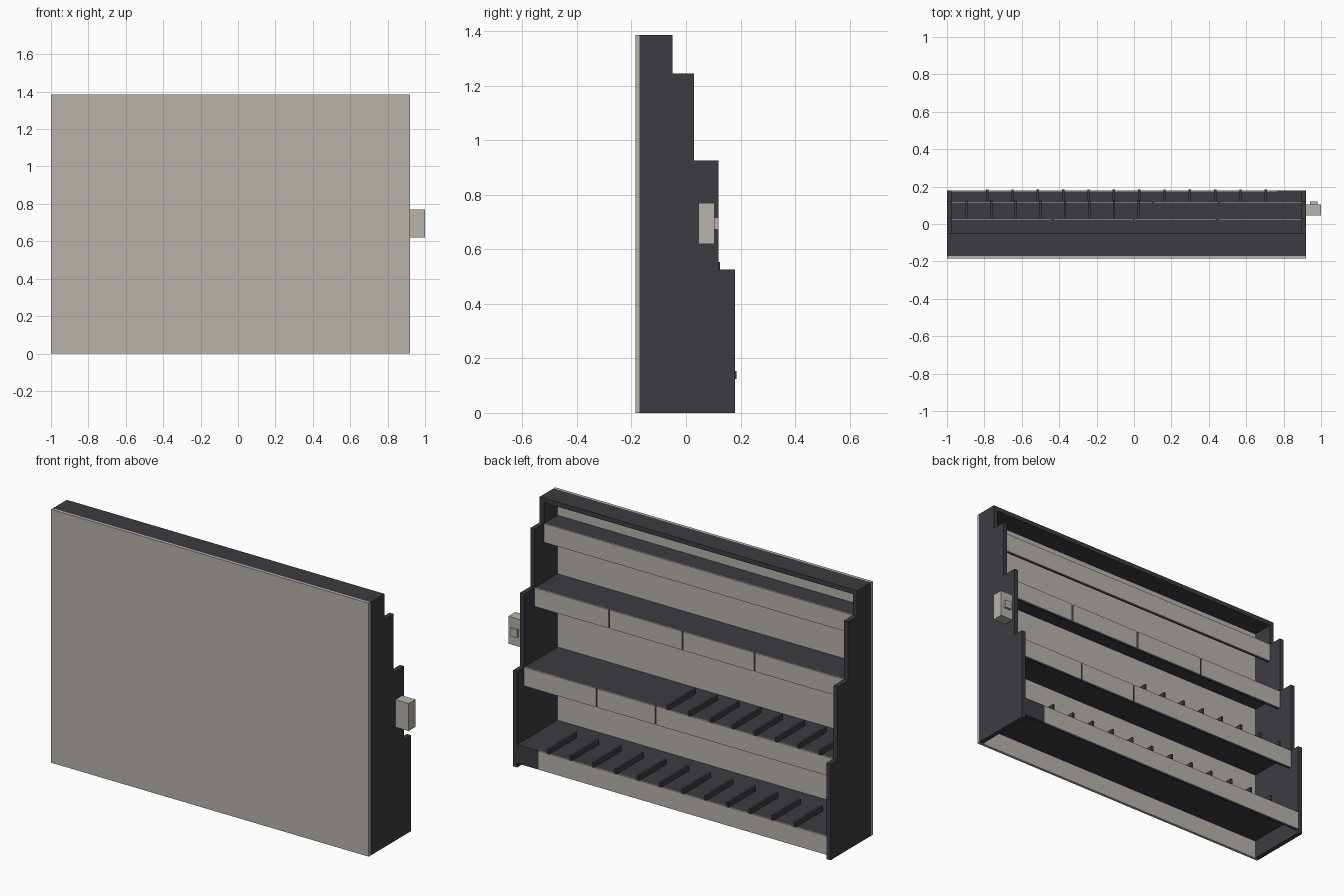
import bpy
import bmesh

cube = bpy.data.objects.get("Cube")
if cube:
    bpy.data.objects.remove(cube, do_unlink=True)


def material(name, color):
    mat = bpy.data.materials.new(name)
    mat.use_nodes = True
    mat.diffuse_color = color
    mat.node_tree.nodes["Principled BSDF"].inputs["Base Color"].default_value = color
    return mat


charcoal = material("charcoal", (0.046, 0.044, 0.053, 1))
stone = material("warm_grey", (0.48, 0.455, 0.41, 1))


def finish(name, bm, mat):
    bmesh.ops.recalc_face_normals(bm, faces=bm.faces)
    mesh = bpy.data.meshes.new(name)
    bm.to_mesh(mesh)
    bm.free()
    mesh.materials.append(mat)
    obj = bpy.data.objects.new(name, mesh)
    bpy.context.scene.collection.objects.link(obj)
    return obj


def box(name, xs, ys, zs, mat):
    bm = bmesh.new()
    bmesh.ops.create_cube(bm, size=1)
    for v in bm.verts:
        v.co = [r[0] if c < 0 else r[1] for c, r in zip(v.co, (xs, ys, zs))]
    return finish(name, bm, mat)


LEFT, RIGHT, BOARD = 0.92, -1.0, 0.025
INNER = (RIGHT + BOARD, LEFT - BOARD)
BACK, PANEL = -0.185, -0.17
TOP = 1.385
# Open edge of each tier and the height where the side steps in
STEPS = [(0.18, 0.525), (0.12, 0.925), (0.03, 1.245), (-0.05, TOP)]


# Stepped side boards
def side(name, x):
    profile = [(PANEL, 0)]
    z = 0
    for y, top in STEPS:
        profile += [(y, z), (y, top)]
        z = top
    profile.append((PANEL, TOP))
    bm = bmesh.new()
    face = bm.faces.new([bm.verts.new((x, y, h)) for y, h in profile])
    ext = bmesh.ops.extrude_face_region(bm, geom=[face])
    for v in ext["geom"]:
        if isinstance(v, bmesh.types.BMVert):
            v.co.x += BOARD
    return finish(name, bm, charcoal)


side("left_side", LEFT - BOARD)
side("right_side", RIGHT)

# Large panel and top board
box("front_panel", (RIGHT, LEFT), (BACK, PANEL), (0, TOP), stone)
box("top_board", INNER, (PANEL, STEPS[-1][0]), (TOP - BOARD, TOP), charcoal)


# Shelves: board, hanging lip and pale label plates split by narrow gaps
def shelf(name, y, z, splits, plate_end=INNER[1]):
    box(name + "_board", INNER, (PANEL, y - 0.006), (z - 0.022, z), charcoal)
    box(name + "_lip", INNER, (y - 0.018, y - 0.006), (z - 0.102, z), charcoal)
    ends = [INNER[0], *splits, plate_end]
    for i, (a, b) in enumerate(zip(ends, ends[1:])):
        xs = (a + (0.004 if i else 0), b - (0.004 if b != plate_end else 0))
        box(f"{name}_label_{i + 1}", xs, (y - 0.006, y), (z - 0.102, z), stone)


shelf("bottom_shelf", STEPS[0][0], 0.125, [], 0.765)
box("bottom_shelf_blank", (0.765, INNER[1]), (0.174, 0.18), (0.023, 0.125), charcoal)
shelf("second_shelf", STEPS[1][0], STEPS[0][1], [0.10, 0.457])
shelf("third_shelf", STEPS[2][0], STEPS[1][1], [-0.435, 0, 0.445])
shelf("top_shelf", STEPS[3][0], STEPS[2][1], [])


# Low divider rails along the two lower shelves
def dividers(name, first, last, count, y, z):
    for i in range(count):
        x = first + (last - first) * i / (count - 1)
        box(f"{name}_{i + 1}", (x - 0.006, x + 0.006), (y - 0.235, y + 0.005),
            (z, z + 0.028), charcoal)


dividers("bottom_divider", -0.785, 0.705, 12, STEPS[0][0], 0.125)
dividers("second_divider", -0.895, 0.025, 8, STEPS[1][0], STEPS[0][1])

# Control box with a button on the left side
box("control_box", (LEFT, 1.0), (0.045, 0.105), (0.62, 0.77), stone)
box("control_button", (0.94, 0.98), (0.105, 0.119), (0.672, 0.716), stone)
